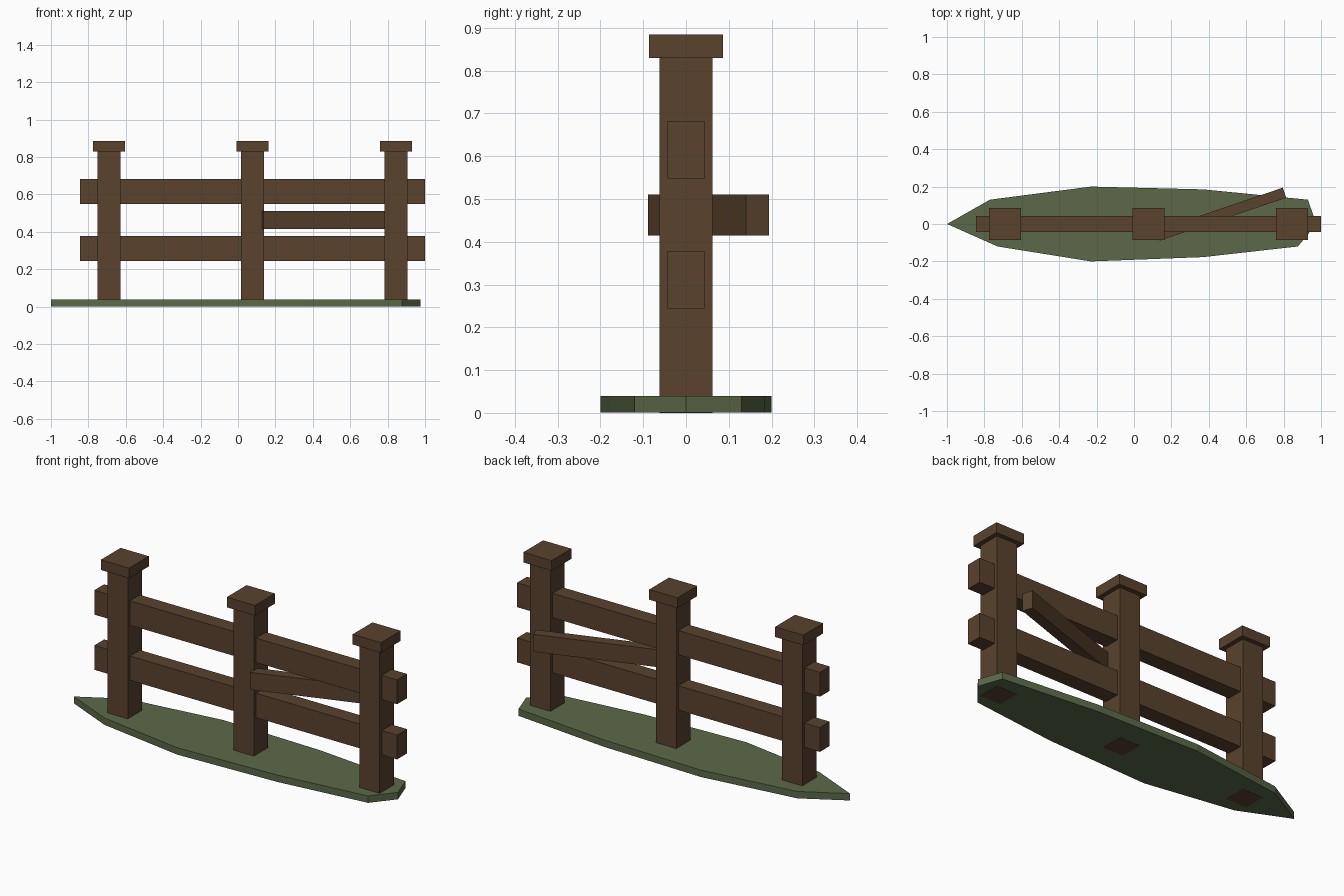
import bpy
import bmesh
from math import radians

cube = bpy.data.objects.get("Cube")
if cube:
    bpy.data.objects.remove(cube, do_unlink=True)


def make_material(name, rgb):
    mat = bpy.data.materials.new(name)
    mat.use_nodes = True
    color = (*rgb, 1.0)
    mat.diffuse_color = color
    bsdf = mat.node_tree.nodes["Principled BSDF"]
    bsdf.inputs["Base Color"].default_value = color
    return mat


wood = make_material("brown_wood", (0.1, 0.054, 0.026))
grass = make_material("grass_green", (0.105, 0.141, 0.065))


def add_mesh(name, bm, mat):
    bmesh.ops.recalc_face_normals(bm, faces=bm.faces)
    mesh = bpy.data.meshes.new(name)
    bm.to_mesh(mesh)
    bm.free()
    mesh.materials.append(mat)
    obj = bpy.data.objects.new(name, mesh)
    bpy.context.collection.objects.link(obj)
    return obj


def add_box(name, center, size, turn=0.0):
    bm = bmesh.new()
    bmesh.ops.create_cube(bm, size=1.0)
    bmesh.ops.scale(bm, vec=size, verts=bm.verts)
    obj = add_mesh(name, bm, wood)
    obj.location = center
    obj.rotation_euler.z = radians(turn)
    return obj


# Grass patch: pointed outline extruded upward
outline = [(-1, 0), (-0.73, -0.12), (-0.23, -0.2), (0.37, -0.177), (0.877, -0.12),
           (0.975, 0), (0.93, 0.13), (0.37, 0.185), (-0.23, 0.2), (-0.77, 0.13)]
bm = bmesh.new()
face = bm.faces.new([bm.verts.new((x, y, 0.001)) for x, y in outline])
top = bmesh.ops.extrude_face_region(bm, geom=[face])["geom"]
bmesh.ops.translate(bm, vec=(0, 0, 0.038),
                    verts=[v for v in top if isinstance(v, bmesh.types.BMVert)])
add_mesh("grass_patch", bm, grass)

# Posts reach through the patch, each with a square cap
for side, x in (("right", -0.69), ("middle", 0.078), ("left", 0.845)):
    add_box(f"{side}_post", (x, 0, 0.42), (0.124, 0.124, 0.84))
    add_box(f"{side}_post_cap", (x, 0, 0.857), (0.172, 0.172, 0.056))

# Horizontal rails through the posts
for name, z in (("lower_rail", 0.311), ("upper_rail", 0.615)):
    add_box(name, (0.077, 0, z), (1.846, 0.086, 0.134))

# Loose plank swung out behind the fence
add_box("loose_plank", (0.466, 0.0525, 0.4625), (0.715, 0.057, 0.096), 18.7)
